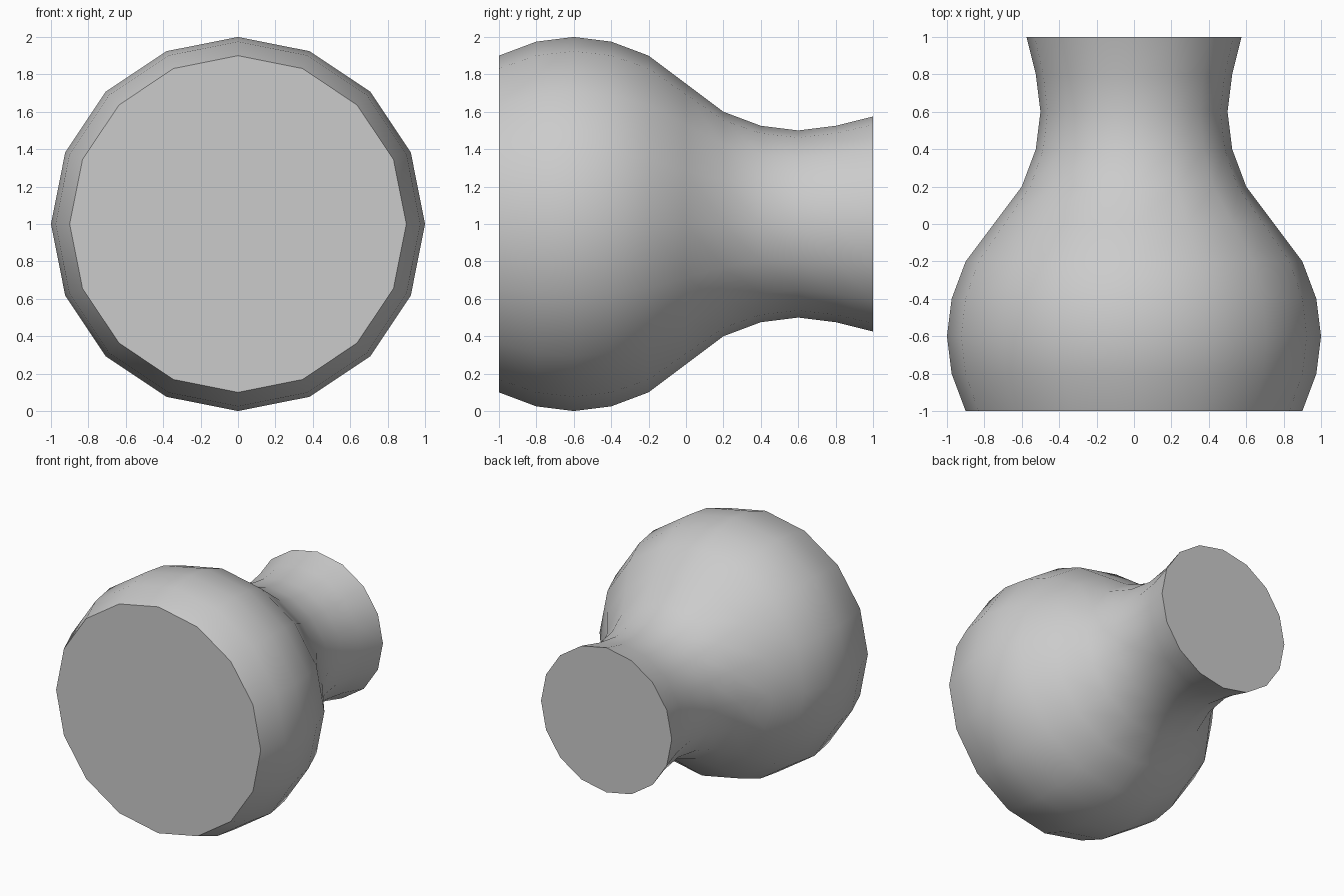
import bpy, bmesh, math
from mathutils import Vector

cube = bpy.data.objects.get("Cube")
if cube:
    bpy.data.objects.remove(cube, do_unlink=True)

SIDES = 16
CENTRE_Z = 1.0

# Single plain grey
grey = bpy.data.materials.new("plain grey")
grey.use_nodes = True
colour = (0.6, 0.6, 0.6, 1.0)
grey.diffuse_color = colour
grey.node_tree.nodes["Principled BSDF"].inputs["Base Color"].default_value = colour

# Radii along y: wide bulb at the front, waisted neck flaring at the back
radii = [0.9, 0.975, 1.0, 0.975, 0.9, 0.75, 0.6, 0.525, 0.5, 0.525, 0.575]
profile = [(-1.0 + 0.2 * i, r) for i, r in enumerate(radii)]

# Turn the profile around the y axis
bm = bmesh.new()
verts = [bm.verts.new((0, y, CENTRE_Z + r)) for y, r in profile]
edges = [bm.edges.new(pair) for pair in zip(verts, verts[1:])]
bmesh.ops.spin(bm, geom=verts + edges, cent=Vector((0, 0, CENTRE_Z)),
               axis=Vector((0, 1, 0)), angle=math.tau, steps=SIDES, use_merge=True)
bmesh.ops.remove_doubles(bm, verts=bm.verts[:], dist=0.0001)

# Flat caps on both open ends
bmesh.ops.holes_fill(bm, edges=[e for e in bm.edges if e.is_boundary], sides=0)
bmesh.ops.recalc_face_normals(bm, faces=bm.faces[:])

mesh = bpy.data.meshes.new("turned_body")
bm.to_mesh(mesh)
bm.free()
mesh.materials.append(grey)
body = bpy.data.objects.new("turned_body", mesh)
bpy.context.collection.objects.link(body)

# Smooth sides, crisp cap rims
bpy.ops.object.select_all(action='DESELECT')
body.select_set(True)
bpy.context.view_layer.objects.active = body
bpy.ops.object.shade_smooth_by_angle(angle=math.radians(40))
